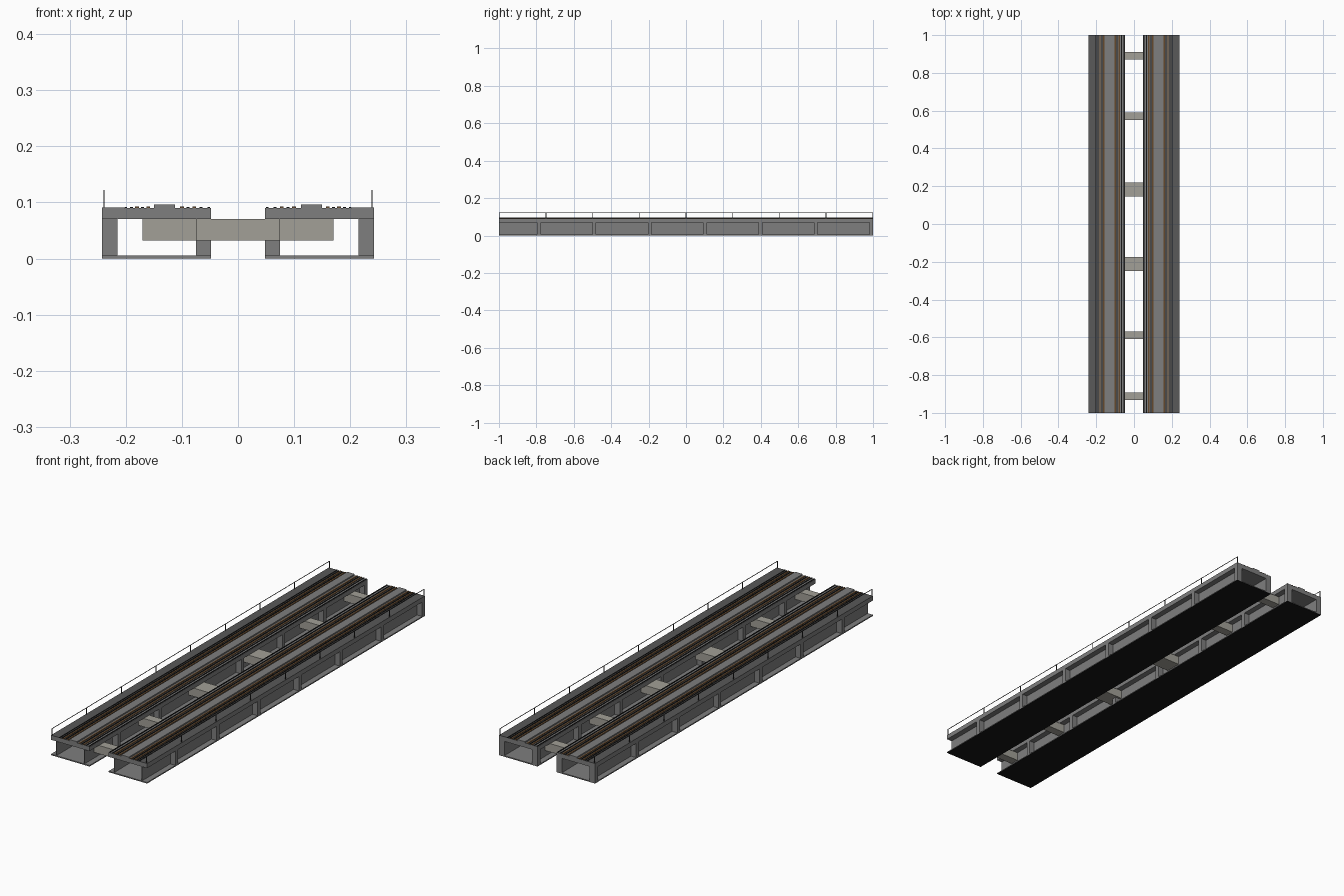
import bpy, bmesh
from mathutils import Matrix, Vector

if "Cube" in bpy.data.objects:
    bpy.data.objects.remove(bpy.data.objects["Cube"])


def mat(name, r, g, b):
    m = bpy.data.materials.new(name)
    m.diffuse_color = (r, g, b, 1)
    m.use_nodes = True
    m.node_tree.nodes["Principled BSDF"].inputs["Base Color"].default_value = m.diffuse_color
    return m


GREY = mat("concrete_grey", 0.21, 0.21, 0.21)
DARK = mat("walkway_dark_grey", 0.10, 0.10, 0.10)
BLACK = mat("black", 0.008, 0.008, 0.008)
BROWN = mat("rust_brown", 0.13, 0.065, 0.025)
PALE = mat("pale_concrete", 0.36, 0.35, 0.31)
STEEL = mat("railing_steel", 0.05, 0.05, 0.05)


def boxes(name, material, specs):
    """One object made of boxes given as (x0, x1, y0, y1, z0, z1)."""
    bm = bmesh.new()
    for x0, x1, y0, y1, z0, z1 in specs:
        mid = Vector(((x0 + x1) / 2, (y0 + y1) / 2, (z0 + z1) / 2))
        size = Matrix.Diagonal((x1 - x0, y1 - y0, z1 - z0, 1))
        bmesh.ops.create_cube(bm, size=1, matrix=Matrix.Translation(mid) @ size)
    me = bpy.data.meshes.new(name)
    bm.to_mesh(me)
    bm.free()
    me.materials.append(material)
    ob = bpy.data.objects.new(name, me)
    bpy.context.collection.objects.link(ob)
    return ob


def mirrored(name, material, specs):
    ob = boxes(name, material, specs)
    ob.modifiers.new("mirror", 'MIRROR').use_axis[0] = True
    return ob


def strips(centres, width, z0, z1):
    return [(x - width / 2, x + width / 2, -1, 1, z0, z1) for x in centres]


IN, OUT = 0.048, 0.242

# Girder: deck slab, bottom flange and its dark underside, two thin webs
mirrored("deck_slab", GREY, [(IN, OUT, -1, 1, 0.07, 0.09)])
mirrored("bottom_flange", GREY, [(IN, OUT, -1, 1, 0.001, 0.005)])
mirrored("flange_underside", BLACK, [(IN, OUT, -1, 1, 0, 0.001)])
mirrored("girder_webs", GREY, [(0.074, 0.075, -1, 1, 0.005, 0.07),
                               (0.215, 0.216, -1, 1, 0.005, 0.07)])

# Stiffener ribs outside each web, the last one flush with the back end
ribs = []
for i in range(7):
    y = 0.99 - i * 0.296
    for x0, x1 in ((IN, 0.074), (0.216, OUT)):
        ribs.append((x0, x1, y - 0.01, y + 0.01, 0.005, 0.07))
mirrored("stiffener_ribs", GREY, ribs)

# Deck top: outer walkway, raised centre strip, rails and black guards
mirrored("walkway", DARK, [(0.203, OUT, -1, 1, 0.09, 0.091)])
mirrored("raised_track_bed", GREY, [(0.112, 0.15, -1, 1, 0.09, 0.096)])
mirrored("rails", BROWN, strips((0.078, 0.100, 0.160, 0.180), 0.007, 0.09, 0.0925))
mirrored("guard_strips", BLACK, strips((0.052, 0.066, 0.089, 0.170, 0.190, 0.200), 0.005, 0.09, 0.092))

# Cross beams joining both girders
beams = [(0.89, 0.02), (0.57, 0.02), (0.182, 0.037),
         (-0.212, 0.037), (-0.59, 0.02), (-0.912, 0.02)]
boxes("cross_beams", PALE, [(-0.17, 0.17, y - h, y + h, 0.032, 0.07) for y, h in beams])

# Outer railing: posts and a top bar
rail = [(0.2375, 0.2395, -1, 1, 0.120, 0.122)]
for i in range(9):
    y = -0.998 + i * 0.2495
    rail.append((0.2375, 0.2395, y - 0.002, y + 0.002, 0.09, 0.12))
mirrored("railing", STEEL, rail)
